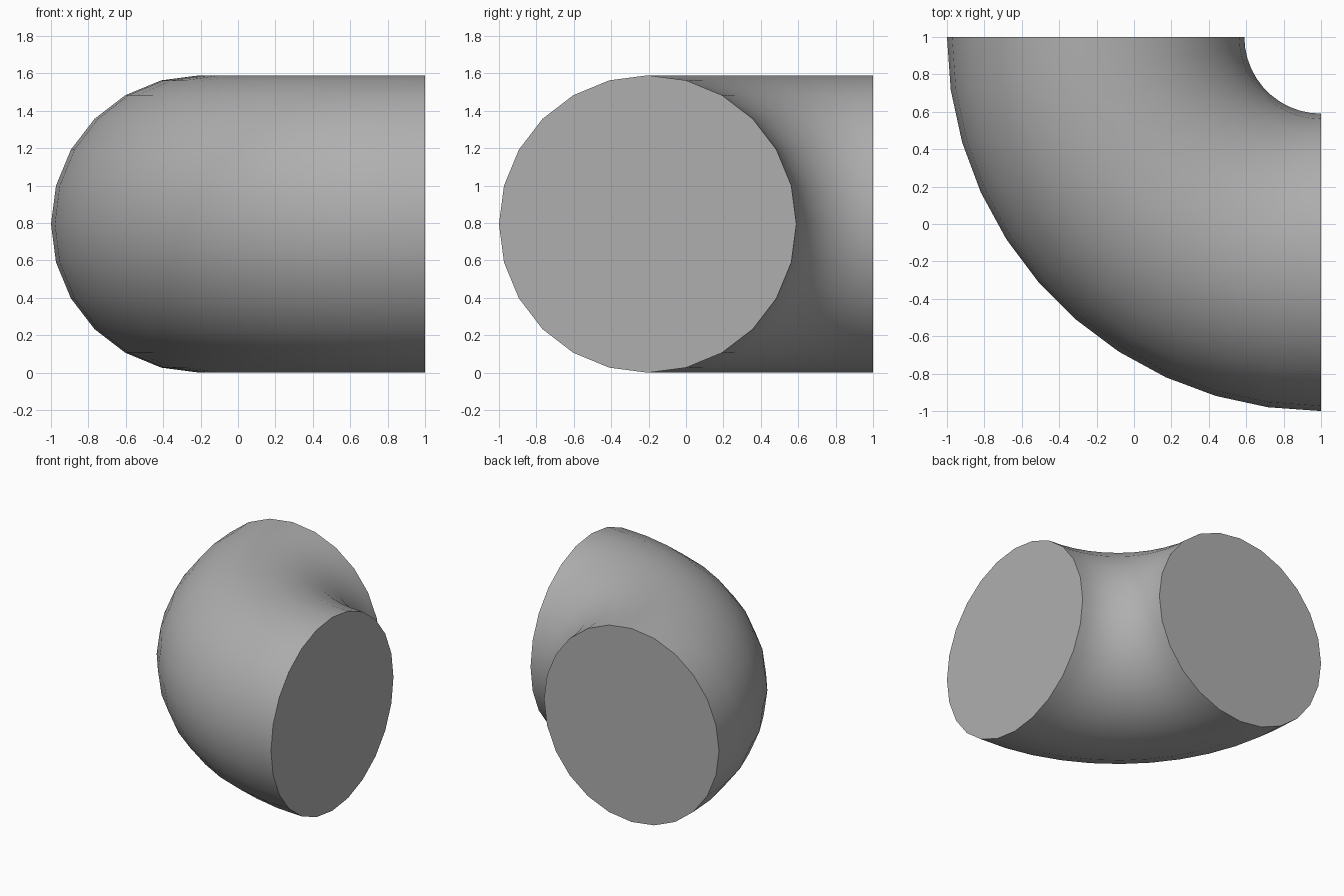
import bpy, bmesh, math
from mathutils import Matrix, Vector

if "Cube" in bpy.data.objects:
    bpy.data.objects.remove(bpy.data.objects["Cube"])

SIDES, STEPS = 24, 11
TUBE_R = 0.795
BEND_R = 2.0 - TUBE_R
PIVOT = Vector((1, 1, TUBE_R))

bm = bmesh.new()

# Round section on the right-hand end, facing +x
ring = [bm.verts.new((1, 1 - BEND_R + TUBE_R * math.cos(a), TUBE_R + TUBE_R * math.sin(a)))
        for a in (2 * math.pi * i / SIDES for i in range(SIDES))]
rings = [ring]

# Sweep the section a quarter turn around the bend pivot
for s in range(1, STEPS + 1):
    turn = Matrix.Rotation(-math.pi / 2 * s / STEPS, 3, 'Z')
    rings.append([bm.verts.new(PIVOT + turn @ (v.co - PIVOT)) for v in ring])

# Pipe wall
for a, b in zip(rings, rings[1:]):
    for i in range(SIDES):
        j = (i + 1) % SIDES
        bm.faces.new((a[i], a[j], b[j], b[i]))

# Flat end caps
bm.faces.new(rings[0])
bm.faces.new(rings[-1])
bmesh.ops.recalc_face_normals(bm, faces=bm.faces)

mesh = bpy.data.meshes.new("pipe_elbow")
bm.to_mesh(mesh)
bm.free()
elbow = bpy.data.objects.new("pipe_elbow", mesh)
bpy.context.collection.objects.link(elbow)

# Dark grey material
grey = bpy.data.materials.new("dark_grey")
grey.diffuse_color = (0.43, 0.43, 0.43, 1)
grey.use_nodes = True
grey.node_tree.nodes["Principled BSDF"].inputs["Base Color"].default_value = grey.diffuse_color
mesh.materials.append(grey)

# Smooth wall, sharp cap edges
bpy.context.view_layer.objects.active = elbow
elbow.select_set(True)
bpy.ops.object.shade_smooth_by_angle(angle=math.radians(40))
